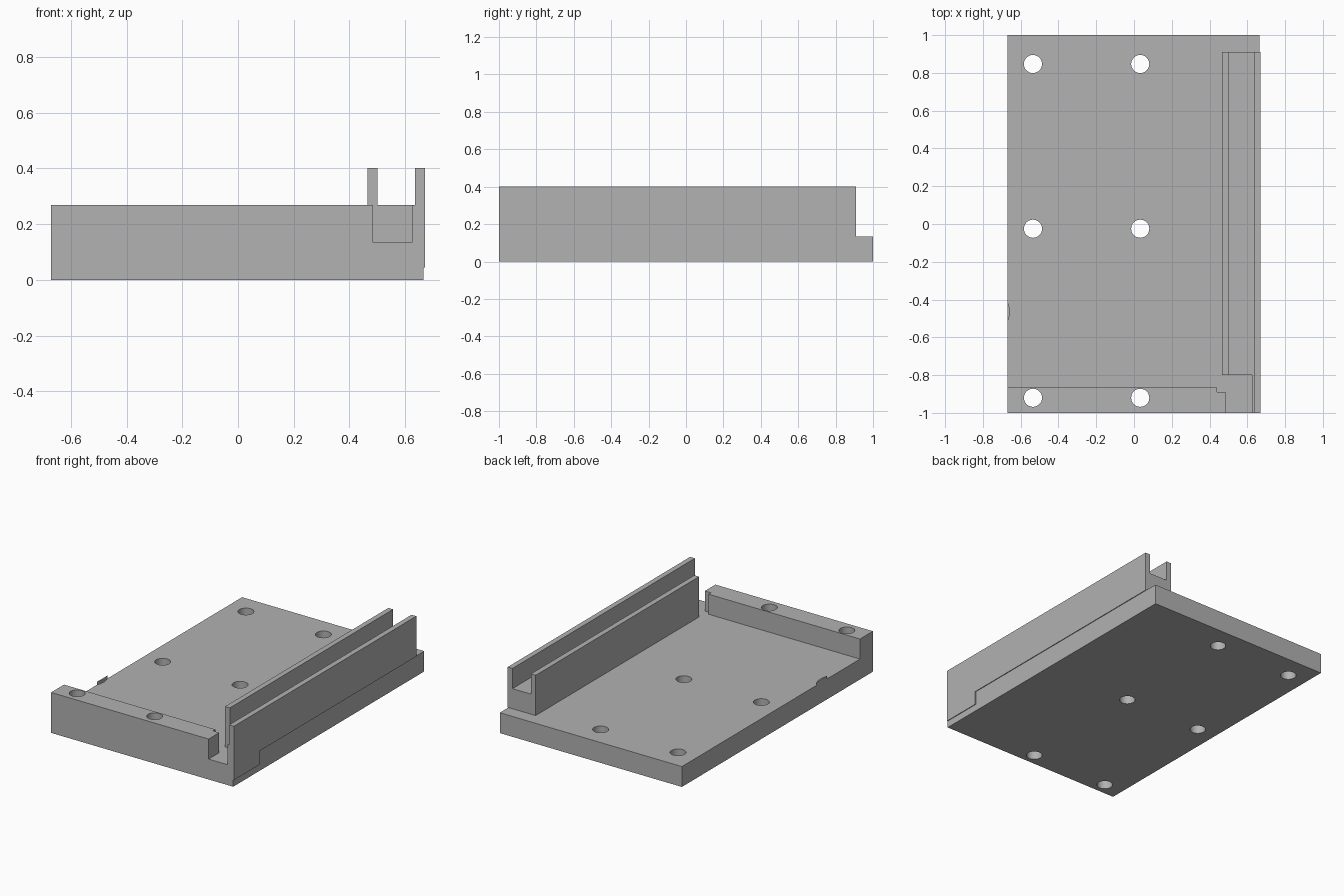
import bpy, bmesh, math

if "Cube" in bpy.data.objects:
    bpy.data.objects.remove(bpy.data.objects["Cube"])

grey = bpy.data.materials.new("plain_grey")
grey.diffuse_color = (0.445, 0.445, 0.445, 1)
grey.use_nodes = True
grey.node_tree.nodes["Principled BSDF"].inputs["Base Color"].default_value = grey.diffuse_color


def prism(name, pts, axis, lo, hi):
    """Extrude a closed outline: axis 'z' takes (x, y) points, axis 'y' takes (x, z) points."""
    bm = bmesh.new()
    put = (lambda p, d: (p[0], p[1], d)) if axis == 'z' else (lambda p, d: (p[0], d, p[1]))
    face = bm.faces.new([bm.verts.new(put(p, lo)) for p in pts])
    ext = bmesh.ops.extrude_face_region(bm, geom=[face])
    verts = [v for v in ext['geom'] if isinstance(v, bmesh.types.BMVert)]
    shift = (0, 0, hi - lo) if axis == 'z' else (0, hi - lo, 0)
    bmesh.ops.translate(bm, verts=verts, vec=shift)
    bmesh.ops.recalc_face_normals(bm, faces=bm.faces)
    me = bpy.data.meshes.new(name)
    bm.to_mesh(me)
    bm.free()
    me.materials.append(grey)
    ob = bpy.data.objects.new(name, me)
    bpy.context.collection.objects.link(ob)
    return ob


def box(name, x0, x1, y0, y1, z0, z1):
    return prism(name, [(x0, y0), (x1, y0), (x1, y1), (x0, y1)], 'z', z0, z1)


def combine(target, other, operation):
    mod = target.modifiers.new(operation, 'BOOLEAN')
    mod.operation, mod.solver, mod.object = operation, 'EXACT', other
    bpy.context.view_layer.objects.active = target
    bpy.ops.object.modifier_apply(modifier=mod.name)
    bpy.data.objects.remove(other)


T, H, TOP = 0.135, 0.268, 0.402     # plate, wall and rail heights
L, R, OUT = -0.67, 0.665, 0.67      # left edge, plate right edge, rail outer face

# Base plate
body = box("mounting_plate", L, R, -1, 1, 0, T)

# Front wall with a small rebate in its inner right corner
wall = prism("front_wall", [(L, -1), (0.485, -1), (0.485, -0.89), (0.44, -0.89),
                            (0.44, -0.865), (L, -0.865)], 'z', 0.05, H)
# U-shaped rail
rail = prism("rail", [(0.465, 0.1), (0.65, 0.1), (0.65, T), (OUT, T), (OUT, TOP), (0.635, TOP),
                      (0.635, H), (0.5, H), (0.5, TOP), (0.465, TOP)], 'y', -0.8, 0.91)
# Outer rail wall running on to the front, with a ledge at its foot
rail_front = prism("rail_front", [(0.625, 0.045), (OUT, 0.045), (OUT, TOP), (0.635, TOP),
                                  (0.635, H), (0.625, H)], 'y', -1, -0.8)
# Deeper outer skirt near the front
skirt = box("skirt", 0.64, OUT, -0.82, -0.73, 0.045, 0.2)
# Thin curved tab on the left edge
r, half = 0.132, 0.055
a = math.asin(half / r)
arc = [(L + r * (math.cos(t) - math.cos(a)), -0.465 + r * math.sin(t))
       for t in [a * (i / 4 - 1) for i in range(9)]]
tab = prism("edge_tab", arc, 'z', 0.1, T + 0.02)

for part in (wall, rail, rail_front, skirt, tab):
    combine(body, part, 'UNION')

# Screw holes
for x in (-0.535, 0.033):
    for y in (0.847, -0.025, -0.92):
        ring = [(x + 0.048 * math.cos(math.tau * i / 32), y + 0.048 * math.sin(math.tau * i / 32))
                for i in range(32)]
        combine(body, prism("hole", ring, 'z', -0.1, 0.5), 'DIFFERENCE')

bpy.context.view_layer.objects.active = body
body.select_set(True)
bpy.ops.object.shade_smooth_by_angle(angle=math.radians(30))
